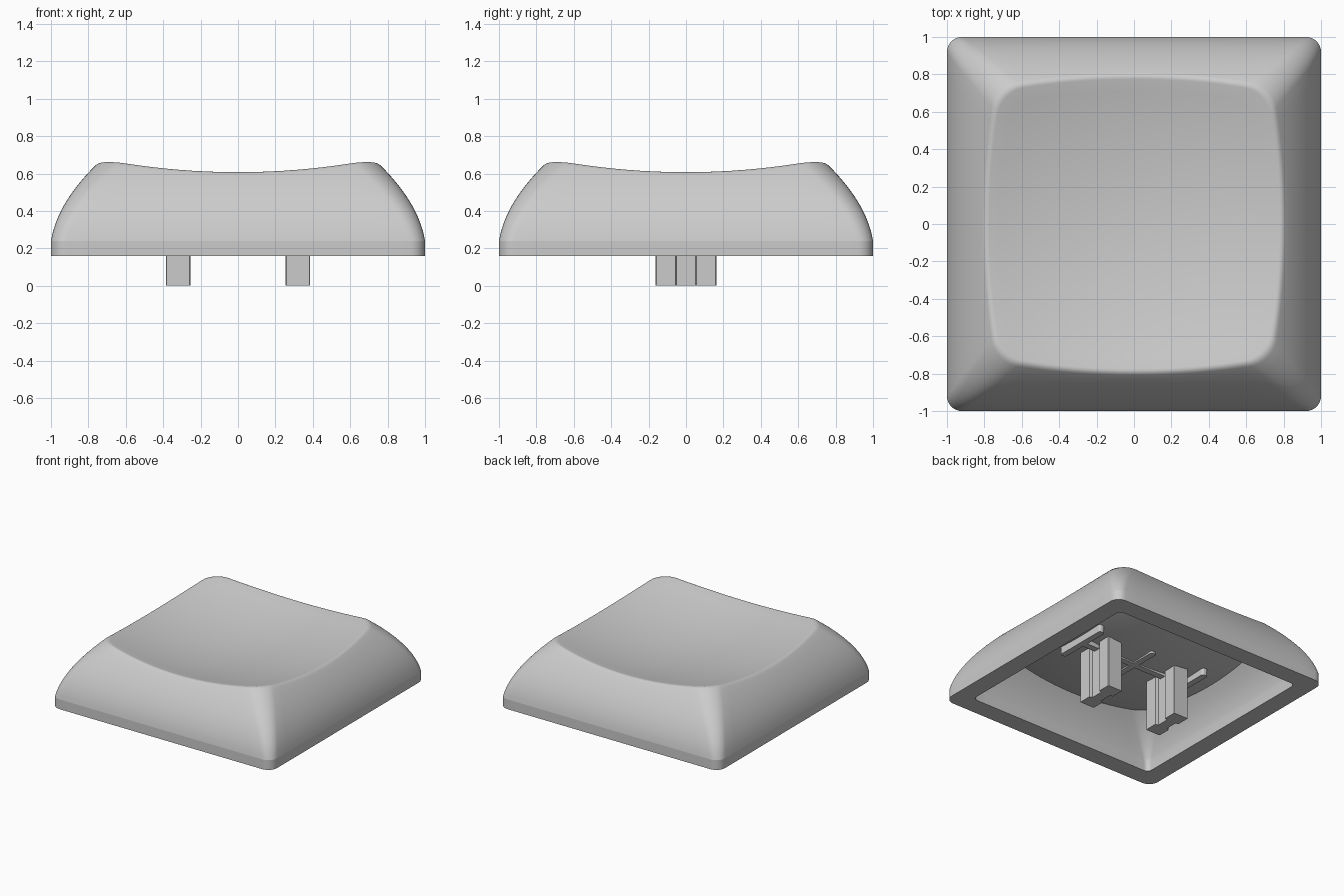
import bpy, bmesh, math
from mathutils import Vector

cube = bpy.data.objects.get("Cube")
if cube:
    bpy.data.objects.remove(cube, do_unlink=True)

grey = bpy.data.materials.new("mid grey plastic")
grey.use_nodes = True
GREY = (0.6, 0.6, 0.6, 1)
grey.diffuse_color = GREY
grey.node_tree.nodes["Principled BSDF"].inputs["Base Color"].default_value = GREY

ARC, SIDE = 8, 16          # steps per rounded corner and per straight side
COUNT = 4 * (ARC + SIDE)
RIM, SHOULDER = 0.16, 0.24  # bottom rim and top of the upright skirt
WALL, ROOF = 0.15, 0.113    # thickness of sides and top


def make_object(name, bm):
    bmesh.ops.recalc_face_normals(bm, faces=bm.faces)
    mesh = bpy.data.meshes.new(name)
    bm.to_mesh(mesh)
    bm.free()
    mesh.materials.append(grey)
    obj = bpy.data.objects.new(name, mesh)
    bpy.context.collection.objects.link(obj)
    return obj


def dish(x, y):
    return 0.508 + 0.163 * (x * x + y * y)


def outline(k, half, radius):
    """Point k on a rounded square."""
    q, j = divmod(k % COUNT, ARC + SIDE)
    if j <= ARC:
        mid, a = (q + 0.5) * math.pi / 2, (q + j / ARC) * math.pi / 2
        reach = (half - radius) * math.sqrt(2)
        return Vector((reach * math.cos(mid) + radius * math.cos(a),
                       reach * math.sin(mid) + radius * math.sin(a)))
    start = outline(q * (ARC + SIDE) + ARC, half, radius)
    end = outline((q + 1) * (ARC + SIDE), half, radius)
    return start.lerp(end, (j - ARC) / SIDE)


def side_point(k, z, inner):
    """Point on the bulging outer or inner side wall."""
    u = max(z - SHOULDER, 0)
    half = 1 - 0.167 * u - 1.05 * u * u
    if inner:
        p = outline(k, half - WALL - 0.05 * u, 0.04 + 0.35 * u)
    else:
        p = outline(k, half, 0.08 + 0.14 * u)
    return Vector((p.x, p.y, z))


def dish_point(p, scale, inner):
    x, y = p.x * scale, p.y * scale
    return Vector((x, y, dish(x, y) - (ROOF if inner else 0)))


def top_edge(k, inner):
    """Where the side wall meets the dish, found by bisection."""
    low, high = 0.3, 0.8
    for _ in range(30):
        z = (low + high) / 2
        p = side_point(k, z, inner)
        if z < dish_point(p, 1, inner).z:
            low = z
        else:
            high = z
    return p


def surface_rings(inner):
    """Rings from the rim up the wall and in across the dish."""
    edges = [top_edge(k, inner) for k in range(COUNT)]
    drop, shrink = (0, 1) if inner else (0.016, 0.975)
    rings = [[side_point(k, RIM, inner) for k in range(COUNT)]]
    for i in range(13):
        rings.append([side_point(k, SHOULDER + (e.z - drop - SHOULDER) * i / 12, inner)
                      for k, e in enumerate(edges)])
    if not inner:                       # rounded lip
        for i in range(1, 5):
            t = i / 5
            rings.append([side_point(k, e.z - drop, inner).lerp(e, t).lerp(
                          e.lerp(dish_point(e, shrink, inner), t), t)
                          for k, e in enumerate(edges)])
    for i in range(1 if inner else 0, 12):
        rings.append([dish_point(e, shrink * (1 - i / 12), inner) for e in edges])
    return rings


# Hollow cap
bm = bmesh.new()
rim_loops = []
for inner in (False, True):
    loops = [[bm.verts.new(p) for p in ring] for ring in surface_rings(inner)]
    centre = bm.verts.new(dish_point(Vector((0, 0, 0)), 1, inner))
    for a, b in zip(loops, loops[1:]):
        for k in range(COUNT):
            n = (k + 1) % COUNT
            bm.faces.new((a[k], a[n], b[n], b[k]))
    for k in range(COUNT):
        bm.faces.new((loops[-1][k], loops[-1][(k + 1) % COUNT], centre))
    rim_loops.append(loops[0])
    # crisp rim, skirt and ceiling edges
    for loop in (loops[0], loops[13] if inner else loops[1]):
        for k in range(COUNT):
            bm.edges.get((loop[k], loop[(k + 1) % COUNT])).smooth = False
outer, inside = rim_loops
for k in range(COUNT):
    n = (k + 1) % COUNT
    bm.faces.new((outer[k], outer[n], inside[n], inside[k]))
for f in bm.faces:
    f.smooth = True
make_object("cap_shell", bm)


# Two mounting posts with a groove down each broad face
def post(name, x):
    quarter = [(0.041, 0.05), (0.065, 0.057), (0.065, 0.159), (0.061, 0.163)]
    upper = quarter + [(-px, py) for px, py in reversed(quarter)]
    profile = upper + [(-px, -py) for px, py in upper]
    bm = bmesh.new()
    face = bm.faces.new([bm.verts.new((x + px, py, 0)) for px, py in profile])
    grown = bmesh.ops.extrude_face_region(bm, geom=[face])["geom"]
    bmesh.ops.translate(bm, vec=(0, 0, 0.45),
                        verts=[v for v in grown if isinstance(v, bmesh.types.BMVert)])
    bm.faces.new([v for v in bm.verts if v.co.z == 0][:len(profile)]) if not any(
        all(v.co.z == 0 for v in f.verts) for f in bm.faces) else None
    make_object(name, bm)


# Low ribs under the ceiling
def rib(name, x, y, width, depth, top=0.45):
    bm = bmesh.new()
    bmesh.ops.create_cube(bm, size=1)
    low = 0.385
    for v in bm.verts:
        v.co = (x + v.co.x * width, y + v.co.y * depth,
                (low + top) / 2 + v.co.z * (top - low))
    upright = [e for e in bm.edges if abs(e.verts[0].co.z - e.verts[1].co.z) > 0.01]
    bmesh.ops.bevel(bm, geom=upright, offset=0.018, segments=3, affect='EDGES', profile=0.5)
    make_object(name, bm)


for side, s in (("left", 1), ("right", -1)):
    post(side + "_post", s * 0.32)
    rib(side + "_end_rib", s * 0.5, 0, 0.05, 0.46, 0.47)
rib("long_rib", 0, 0, 1.0, 0.05)
rib("cross_rib", 0, 0, 0.05, 0.46)
